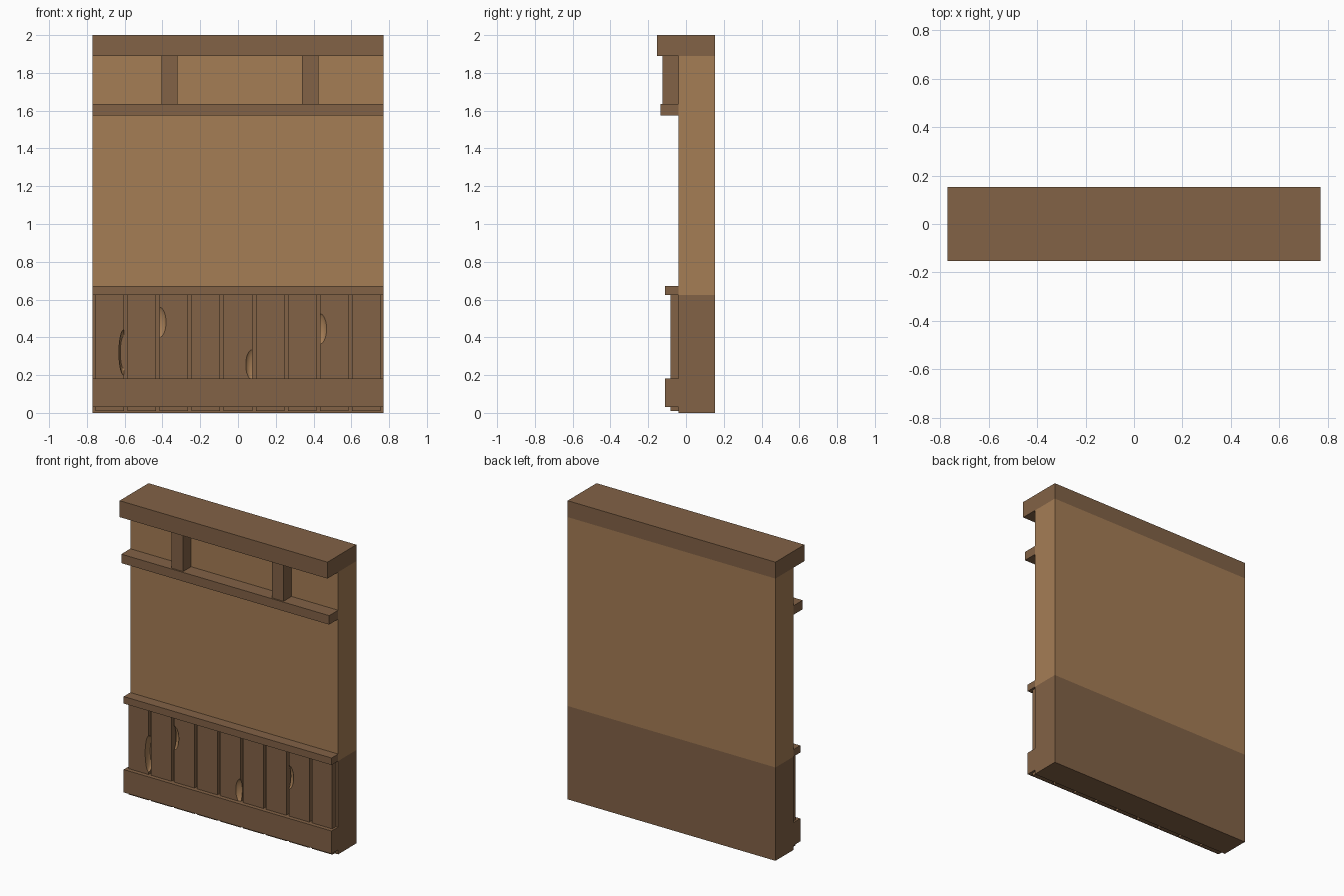
import bpy

cube = bpy.data.objects.get("Cube")
if cube:
    bpy.data.objects.remove(cube, do_unlink=True)


def material(name, rgb):
    m = bpy.data.materials.new(name)
    m.use_nodes = True
    m.diffuse_color = (*rgb, 1)
    m.node_tree.nodes["Principled BSDF"].inputs["Base Color"].default_value = (*rgb, 1)
    return m


DARK = material("dark_wood", (0.223, 0.122, 0.061))
TAN = material("tan_plaster", (0.376, 0.205, 0.091))

HALF = 0.77     # half of the wall width
BACK = 0.153    # rear plane
FACE = -0.04    # front plane of the wall


def box(name, x, y, z, *mats):
    """Box from (min, max) ranges on each axis."""
    ranges = (x, y, z)
    bpy.ops.mesh.primitive_cube_add(size=1, location=[sum(r) / 2 for r in ranges])
    ob = bpy.context.object
    ob.name = name
    ob.scale = [r[1] - r[0] for r in ranges]
    bpy.ops.object.transform_apply(location=False, rotation=False, scale=True)
    for m in mats or (DARK,):
        ob.data.materials.append(m)
    return ob


def chip(plank, location, radii):
    """Scoop a worn, pale hollow out of a plank edge."""
    bpy.ops.mesh.primitive_uv_sphere_add(segments=32, ring_count=20, radius=1, location=location)
    cutter = bpy.context.object
    cutter.name = "chip_cutter"
    cutter.hide_render = True
    cutter.scale = radii
    bpy.ops.object.transform_apply(location=False, rotation=False, scale=True)
    for m in (DARK, TAN):
        cutter.data.materials.append(m)
    for p in cutter.data.polygons:
        p.material_index = 1
        p.use_smooth = True
    mod = plank.modifiers.new("chip", "BOOLEAN")
    mod.operation = "DIFFERENCE"
    mod.solver = "EXACT"
    mod.object = cutter
    bpy.context.view_layer.objects.active = plank
    bpy.ops.object.modifier_apply(modifier=mod.name)
    bpy.data.objects.remove(cutter, do_unlink=True)


# Wall body: dark base, pale upper part
full = (-HALF, HALF)
box("wall_base", full, (FACE, BACK), (0, 0.625))
box("wall_panel", full, (FACE, BACK), (0.625, 1.89), TAN)

# Horizontal beams and rails
box("top_beam", full, (-BACK, BACK), (1.89, 2.0))
box("upper_rail", full, (-0.135, FACE), (1.575, 1.635))
box("dado_rail", full, (-0.11, FACE), (0.625, 0.672))
box("skirting_board", full, (-0.11, FACE), (0.03, 0.183))

# Short posts under the top beam
for side, x in (("right", -0.363), ("left", 0.382)):
    box(side + "_post", (x - 0.043, x + 0.043), (-0.125, FACE), (1.635, 1.89))

# Wainscot planks with narrow gaps
PITCH, WIDTH, FRONT = 0.17, 0.151, -0.082
planks = []
for i in range(9):
    x = (i - 4) * PITCH
    planks.append(box(f"plank_{i + 1}", (x - WIDTH / 2, x + WIDTH / 2),
                      (FRONT, FACE), (0.01, 0.625), DARK, TAN))

# Worn chips: plank number, edge side, height
for i, side, z in ((2, -1, 0.48), (4, 1, 0.255), (7, -1, 0.445)):
    edge = (i - 4) * PITCH + side * WIDTH / 2
    chip(planks[i], (edge, FRONT - 0.02, z), (0.04, 0.04, 0.092))
# One deeper notch
chip(planks[0], (-4 * PITCH + WIDTH / 2, FRONT, 0.32), (0.026, 0.06, 0.12))
